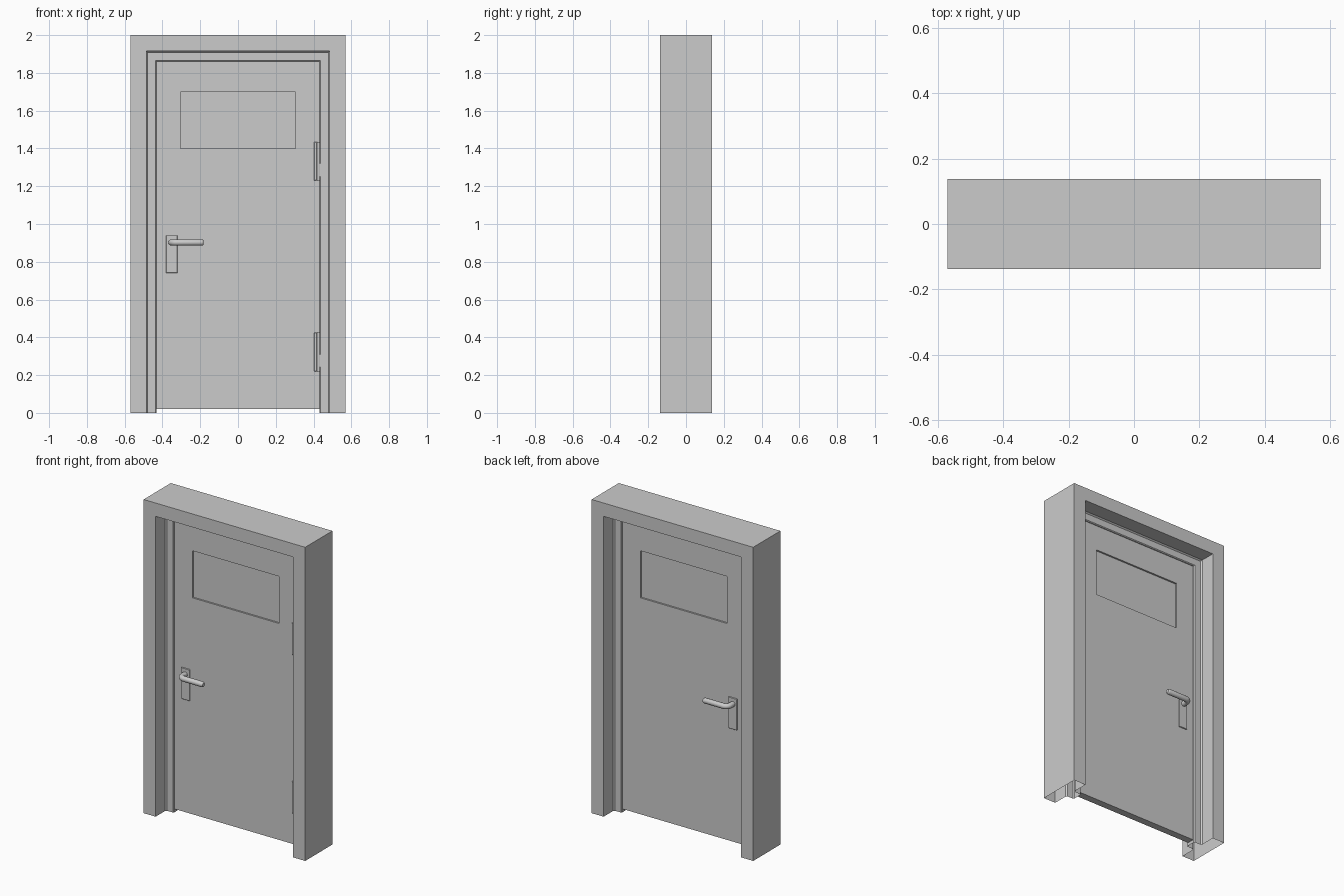
import bpy, bmesh, math

if "Cube" in bpy.data.objects:
    bpy.data.objects.remove(bpy.data.objects["Cube"])

HW, HD, H = 0.57, 0.137, 2.0


def make(name, verts, faces):
    me = bpy.data.meshes.new(name)
    me.from_pydata(verts, [], faces)
    bm = bmesh.new()
    bm.from_mesh(me)
    bmesh.ops.recalc_face_normals(bm, faces=bm.faces)
    bm.to_mesh(me)
    bm.free()
    ob = bpy.data.objects.new(name, me)
    bpy.context.collection.objects.link(ob)
    return ob


def strip_faces(rows, n, wrap_n):
    # quads between consecutive rows, rows closed into a loop
    last = n if wrap_n else n - 1
    return [(r * n + i, r * n + (i + 1) % n,
             (r + 1) % rows * n + (i + 1) % n, (r + 1) % rows * n + i)
            for r in range(rows) for i in range(last)]


def box(name, x0, x1, y0, y1, z0, z1, bevel=0):
    bpy.ops.mesh.primitive_cube_add(
        size=1, location=((x0 + x1) / 2, (y0 + y1) / 2, (z0 + z1) / 2))
    ob = bpy.context.object
    ob.name = name
    ob.scale = (x1 - x0, y1 - y0, z1 - z0)
    bpy.ops.object.transform_apply(location=False, rotation=False, scale=True)
    if bevel:
        m = ob.modifiers.new("bevel", 'BEVEL')
        m.width, m.segments = bevel, 1
    return ob


# Surround: stepped hollow profile (inset, y) swept around the doorway, open at the floor
half = [(0, HD), (0.085, HD), (0.085, 0.042), (0.092, 0.033),
        (0.134, 0.033), (0.139, 0.028)]
profile = half + [(u, -y) for u, y in reversed(half)]
verts = [p for u, y in profile for p in
         ((-HW + u, y, 0), (-HW + u, y, H - u), (HW - u, y, H - u), (HW - u, y, 0))]
make("door_surround", verts, strip_faces(len(profile), 4, False))

# Door leaf with a rectangular window opening
LY = 0.023


def rect(x, z0, z1, y):
    return [(-x, y, z0), (x, y, z0), (x, y, z1), (-x, y, z1)]


outer, inner = (0.431, 0.02, 1.861), (0.305, 1.4, 1.7)
verts = rect(*outer, -LY) + rect(*inner, -LY) + rect(*inner, LY) + rect(*outer, LY)
make("door_leaf", verts, strip_faces(4, 4, True))
box("window_pane", -0.305, 0.305, -0.012, 0.012, 1.4, 1.7)

# Handles, front and back
for side, label in ((-1, "front"), (1, "back")):
    ys = sorted((side * LY, side * 0.031))
    box(label + "_handle_plate", -0.38, -0.32, *ys, 0.74, 0.94, 0.002)

    bend = 0.03
    cx, cy = -0.352, 0.084
    path = [(cx, LY, 1)]
    for i in range(9):
        a = math.pi / 2 * i / 8
        path.append((cx + bend - bend * math.cos(a), cy - bend + bend * math.sin(a), 1))
    path += [(-0.192, cy, 1), (-0.187, cy, 0.9), (-0.183, cy, 0.65)]
    cu = bpy.data.curves.new(label + "_lever", 'CURVE')
    cu.dimensions = '3D'
    cu.bevel_depth = 0.017
    cu.bevel_resolution = 4
    cu.use_fill_caps = True
    sp = cu.splines.new('POLY')
    sp.points.add(len(path) - 1)
    for pt, (x, y, r) in zip(sp.points, path):
        pt.co = (x, side * y, 0.902, 1)
        pt.radius = r
    lever = bpy.data.objects.new(label + "_lever", cu)
    bpy.context.collection.objects.link(lever)
    bpy.ops.object.select_all(action='DESELECT')
    lever.select_set(True)
    bpy.context.view_layer.objects.active = lever
    bpy.ops.object.convert(target='MESH')
    bpy.ops.object.shade_smooth_by_angle(angle=math.radians(40))

# Hinges on the front: leaf on the door, knuckle and plate on the frame
for z, label in ((0.22, "lower"), (1.23, "upper")):
    box(label + "_hinge_leaf", 0.402, 0.418, -0.034, -0.02, z, z + 0.205, 0.003)
    bpy.ops.mesh.primitive_cylinder_add(vertices=16, radius=0.008, depth=0.205,
                                        location=(0.426, -0.034, z + 0.1025))
    bpy.context.object.name = label + "_hinge_knuckle"
    bpy.ops.object.shade_smooth_by_angle(angle=math.radians(40))
    box(label + "_hinge_plate", 0.43, 0.48, -0.038, -0.03, z + 0.022, z + 0.09)
